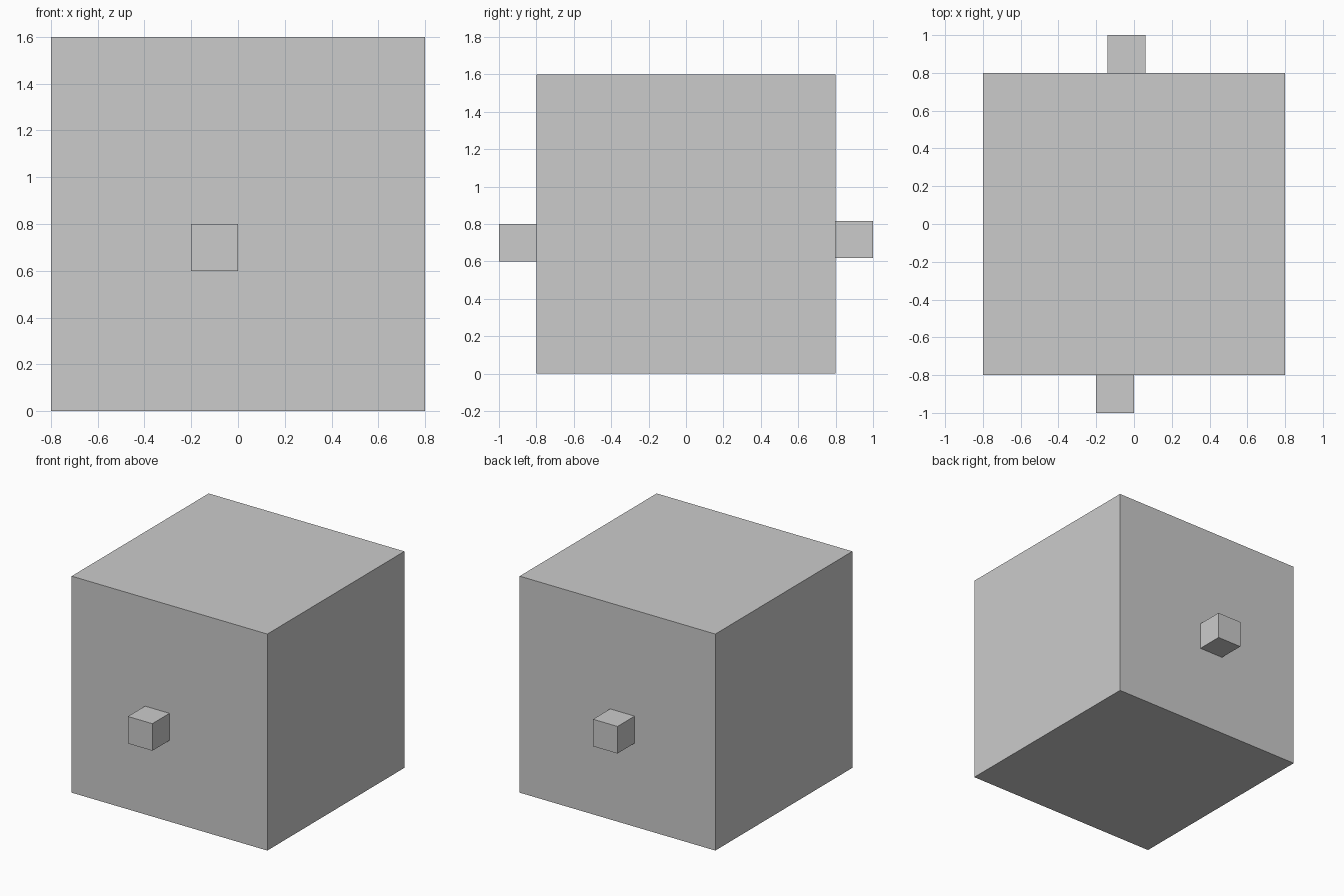
import bpy

if "Cube" in bpy.data.objects:
    bpy.data.objects.remove(bpy.data.objects["Cube"])


def box(name, size, centre):
    bpy.ops.mesh.primitive_cube_add(size=size, location=centre)
    obj = bpy.context.object
    obj.name = name
    return obj


# Main block, standing on the ground
box("body", 1.6, (0, 0, 0.8))

# Small cubes sitting on the front and back faces
box("front_knob", 0.2, (-0.1, -0.9, 0.7))
box("back_knob", 0.2, (-0.04, 0.9, 0.717))
